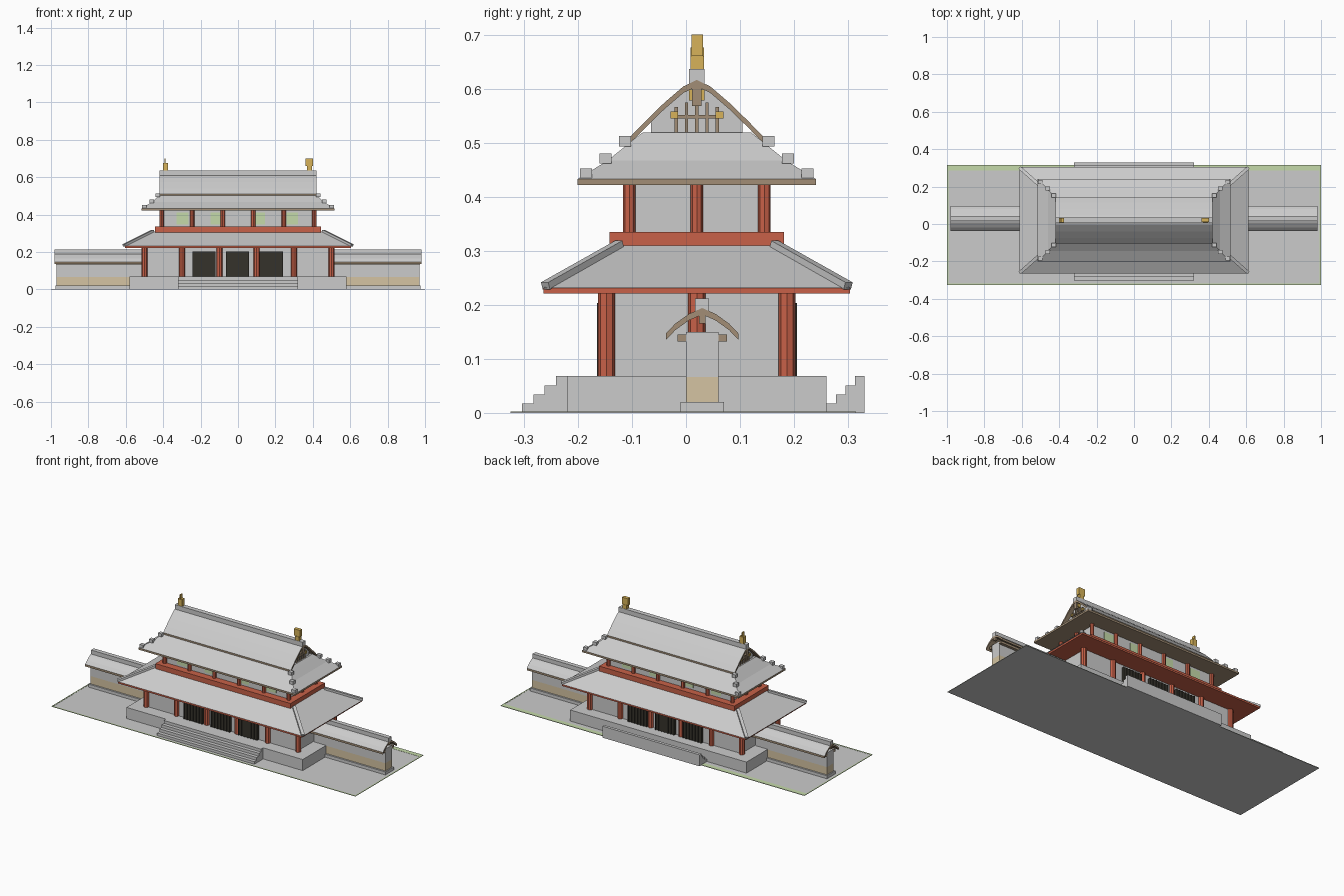
import bpy, bmesh, math
from mathutils import Vector

cube = bpy.data.objects.get("Cube")
if cube:
    bpy.data.objects.remove(cube, do_unlink=True)

CY = 0.02    # depth centre of the hall
WY = 0.03    # depth centre of the side walls


def material(name, r, g, b):
    m = bpy.data.materials.new(name)
    m.use_nodes = True
    m.diffuse_color = (r, g, b, 1)
    m.node_tree.nodes["Principled BSDF"].inputs["Base Color"].default_value = (r, g, b, 1)
    return m


GREY = material("pale grey", 0.6, 0.6, 0.6)
RED = material("vermilion", 0.58, 0.12, 0.065)
BROWN = material("weathered wood", 0.36, 0.27, 0.18)
GOLD = material("gold", 0.68, 0.45, 0.1)
DARK = material("dark lattice", 0.035, 0.032, 0.024)
GREEN = material("pale green", 0.56, 0.7, 0.4)
TAN = material("sand plaster", 0.66, 0.55, 0.36)


def finish(name, bm, *mats):
    bmesh.ops.recalc_face_normals(bm, faces=bm.faces[:])
    me = bpy.data.meshes.new(name)
    bm.to_mesh(me)
    bm.free()
    for m in mats:
        me.materials.append(m)
    ob = bpy.data.objects.new(name, me)
    bpy.context.collection.objects.link(ob)
    return ob


def box(name, mat, x, y, z):
    """Box from (min, max) pairs."""
    bm = bmesh.new()
    bmesh.ops.create_cube(bm, size=1)
    for v in bm.verts:
        v.co = [(a + b) / 2 + c * (b - a) for c, (a, b) in zip(v.co, (x, y, z))]
    return finish(name, bm, mat)


def column(name, x, y, z0, z1, r):
    bm = bmesh.new()
    bmesh.ops.create_cone(bm, cap_ends=True, segments=8, radius1=r, radius2=r, depth=z1 - z0)
    bmesh.ops.translate(bm, verts=bm.verts, vec=(x, y, (z0 + z1) / 2))
    finish(name, bm, RED)


def hipped(name, rings):
    """Stack of rectangles (half x, half y, z) joined into a hipped roof."""
    bm = bmesh.new()
    loops = [[bm.verts.new((sx * hx, CY + sy * hy, z))
              for sx, sy in ((-1, -1), (1, -1), (1, 1), (-1, 1))] for hx, hy, z in rings]
    for a, b in zip(loops, loops[1:]):
        for i in range(4):
            j = (i + 1) % 4
            bm.faces.new((a[i], a[j], b[j], b[i]))
    bm.faces.new(loops[0])
    bm.faces.new(loops[-1])
    finish(name, bm, GREY)


def beam(name, mat, p, q, w, h):
    p, q = Vector(p), Vector(q)
    d = q - p
    bm = bmesh.new()
    bmesh.ops.create_cube(bm, size=1)
    bmesh.ops.scale(bm, vec=(d.length, w, h), verts=bm.verts)
    ob = finish(name, bm, mat)
    ob.location = (p + q) / 2
    ob.rotation_euler = (0, -math.asin(d.z / d.length), math.atan2(d.y, d.x))


def gable_sheet(name, x0, x1, yc, half, t):
    """Bent roof sheet: tiles above, wood on the ends and below."""
    prof = [(-y, z) for y, z in reversed(half[1:])] + half
    outline = [(y, z) for y, z in prof] + [(y, z - t) for y, z in reversed(prof)]
    bm = bmesh.new()
    a, b = [[bm.verts.new((x, yc + y, z)) for y, z in outline] for x in (x0, x1)]
    n = len(outline)
    for i in range(n):
        j = (i + 1) % n
        bm.faces.new((a[i], a[j], b[j], b[i]))
    for i in range(len(prof) - 1):
        for s in (a, b):
            bm.faces.new((s[i], s[i + 1], s[n - 2 - i], s[n - 1 - i]))
    bmesh.ops.recalc_face_normals(bm, faces=bm.faces[:])
    for f in bm.faces:
        f.material_index = 0 if f.normal.z > 0.2 else 1
    finish(name, bm, GREY, BROWN)


# Ground with grass margins
box("ground", GREY, (-1, 1), (-0.325, 0.315), (0, 0.002))
box("grass_back", GREEN, (-1, 1), (0.287, 0.315), (0.002, 0.003))
box("grass_front", GREEN, (-1, 1), (-0.325, -0.317), (0.002, 0.003))
for s in (-1, 1):
    box("grass_side", GREEN, sorted((s, s * 0.993)), (-0.325, 0.315), (0.002, 0.003))

# Platform and both flights of steps, rising towards the back
box("platform", GREY, (-0.58, 0.58), (-0.22, 0.26), (0, 0.068))
for start, end in ((-0.303, -0.22), (0.26, 0.33)):
    for i in range(4):
        step = (end - start) / 4
        box("step", GREY, (-0.32, 0.32), (start + i * step, end), (0, 0.017 * (i + 1)))

# Lower storey
box("lower_wall", GREY, (-0.495, 0.495), (-0.147, 0.187), (0.068, 0.222))
for i in range(6):
    for y in (-0.147, 0.187):
        column("lower_column", -0.5 + 0.2 * i, y, 0.068, 0.222, 0.016)
for x in (-0.5, 0.5):
    column("lower_end_column", x, CY, 0.068, 0.222, 0.016)
for x in (-0.182, -0.002, 0.178):
    for s in (-1, 1):
        y = CY + s * 0.167
        box("door", DARK, (x - 0.062, x + 0.062), (y - 0.014, y + 0.014), (0.068, 0.203))
        for k in range(7):
            bx = x - 0.06 + 0.02 * k
            box("door_bar", DARK, (bx - 0.002, bx + 0.002), (y - 0.018, y + 0.018), (0.068, 0.203))

# Lower roof
box("lower_eave", RED, (-0.605, 0.605), (-0.264, 0.303), (0.221, 0.231))
hipped("lower_roof", [(0.612, 0.284, 0.231), (0.455, 0.143, 0.31)])
for sx in (-1, 1):
    for sy in (-1, 1):
        beam("lower_hip", GREY, (sx * 0.61, CY + sy * 0.28, 0.235),
             (sx * 0.455, CY + sy * 0.143, 0.312), 0.018, 0.014)

# Upper storey
box("balcony", RED, (-0.445, 0.445), (-0.142, 0.181), (0.305, 0.335))
box("upper_wall", GREY, (-0.4, 0.4), (-0.1, 0.14), (0.335, 0.424))
for i in range(6):
    for y in (CY - 0.125, CY + 0.125):
        column("upper_column", -0.408 + 0.1632 * i, y, 0.335, 0.424, 0.0115)
for x in (-0.408, 0.408):
    column("upper_end_column", x, CY, 0.335, 0.424, 0.0115)
for x in (-0.297, -0.115, 0.112, 0.29):
    for y in (-0.1, 0.14):
        box("window", GREEN, (x - 0.032, x + 0.032), (y - 0.003, y + 0.003), (0.348, 0.41))

# Upper hipped skirt with stepped corner blocks
box("upper_eave", BROWN, (-0.515, 0.515), (-0.201, 0.241), (0.422, 0.433))
hipped("upper_skirt", [(0.515, 0.22, 0.433), (0.46, 0.165, 0.467), (0.42, 0.118, 0.505), (0.405, 0.1, 0.519)])
for sx in (-1, 1):
    for sy in (-1, 1):
        for x, y, z in ((0.5, 0.205, 0.445), (0.462, 0.169, 0.473), (0.428, 0.133, 0.505)):
            x, y = sx * x, CY + sy * y
            box("corner_block", GREY, (x - 0.012, x + 0.012), (y - 0.011, y + 0.011), (z - 0.012, z + 0.007))

# Upper gable roof and ridge
curve = [(0, 0.616), (0.025, 0.604), (0.06, 0.574), (0.095, 0.54), (0.123, 0.511)]
gable_sheet("gable_roof", -0.42, 0.42, CY, curve, 0.012)
box("ridge", GREY, (-0.42, 0.42), (0.006, 0.034), (0.608, 0.636))

# Gable ends with lattice, gold fittings and pendant
bm = bmesh.new()
section = [(-0.085, 0.515), (0.085, 0.515), (0.085, 0.54), (0.03, 0.59), (0, 0.605), (-0.03, 0.59), (-0.085, 0.54)]
face = bm.faces.new([bm.verts.new((-0.395, CY + y, z)) for y, z in section])
ext = bmesh.ops.extrude_face_region(bm, geom=[face])
bmesh.ops.translate(bm, verts=[v for v in ext["geom"] if isinstance(v, bmesh.types.BMVert)], vec=(0.79, 0, 0))
finish("gable_wall", bm, GREY)
for s in (-1, 1):
    def span(a, b):
        return sorted((s * a, s * b))
    for k in range(-2, 3):
        y = CY + 0.019 * k
        box("lattice_post", BROWN, span(0.394, 0.402), (y - 0.003, y + 0.003), (0.518, 0.582 - 0.008 * abs(k)))
    box("lattice_rail", BROWN, span(0.394, 0.404), (CY - 0.048, CY + 0.048), (0.545, 0.551))
    for y in (CY - 0.042, CY + 0.042):
        box("gold_fitting", GOLD, span(0.394, 0.407), (y - 0.007, y + 0.007), (0.545, 0.558))
    box("gold_plate", GOLD, span(0.394, 0.41), (CY - 0.014, CY + 0.014), (0.578, 0.598))
    box("pendant", BROWN, span(0.405, 0.418), (CY - 0.009, CY + 0.009), (0.568, 0.606))

# Ridge finials
box("finial_base", GOLD, (0.368, 0.395), (0.008, 0.033), (0.63, 0.66))
box("finial_head", GOLD, (0.36, 0.4), (0.01, 0.031), (0.66, 0.7))
box("finial_base", GOLD, (-0.402, -0.374), (0.008, 0.033), (0.63, 0.676))
box("finial_tip", GOLD, (-0.393, -0.387), (0.01, 0.031), (0.676, 0.7))

# Side walls with small tiled roofs
wall_curve = [(0, 0.194), (0.025, 0.183), (0.05, 0.165), (0.067, 0.147)]
for s in (-1, 1):
    def span(a, b):
        return sorted((s * a, s * b))
    box("wall_footing", GREY, span(0.5, 0.977), (WY - 0.04, WY + 0.04), (0, 0.02))
    box("wall_lower", TAN, span(0.5, 0.97), (WY - 0.03, WY + 0.03), (0.02, 0.066))
    box("wall_upper", GREY, span(0.5, 0.97), (WY - 0.03, WY + 0.03), (0.066, 0.15))
    gable_sheet("wall_roof", *span(0.5, 0.98), WY, wall_curve, 0.012)
    box("wall_ridge", GREY, span(0.5, 0.98), (WY - 0.013, WY + 0.013), (0.188, 0.212))
    box("wall_pendant", BROWN, span(0.965, 0.978), (WY - 0.006, WY + 0.006), (0.165, 0.185))
    for y in (WY - 0.038, WY + 0.038):
        box("wall_eave_beam", BROWN, span(0.5, 0.972), (y - 0.008, y + 0.008), (0.132, 0.145))
